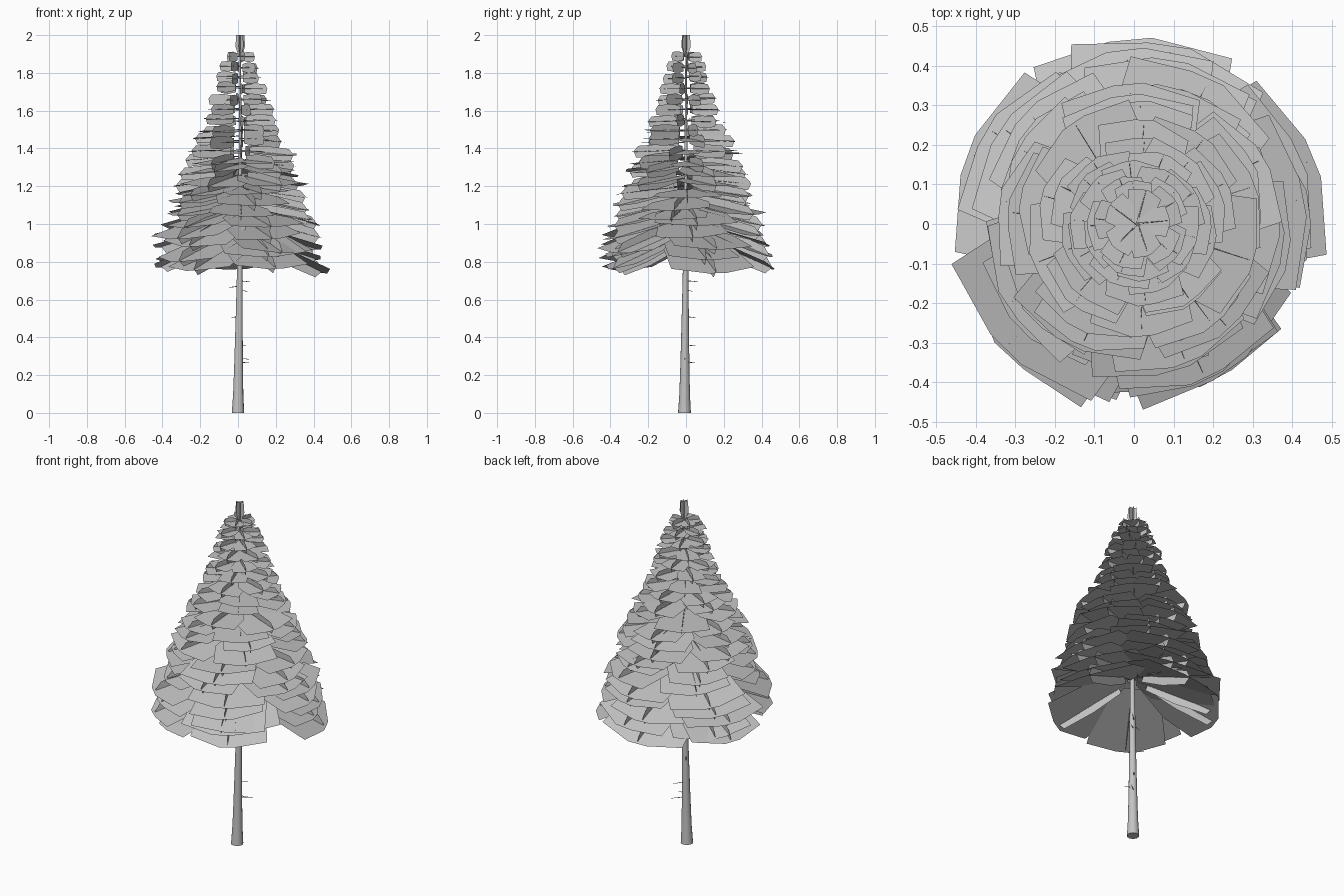
import bpy, bmesh, math, random
from mathutils import Vector, Matrix

random.seed(5)
cube = bpy.data.objects.get("Cube")
if cube:
    bpy.data.objects.remove(cube, do_unlink=True)

gray = bpy.data.materials.new("plain gray")
gray.use_nodes = True
tone = (0.55, 0.55, 0.55, 1)
gray.diffuse_color = tone
gray.node_tree.nodes["Principled BSDF"].inputs["Base Color"].default_value = tone


def finish(bm, name):
    mesh = bpy.data.meshes.new(name)
    bm.to_mesh(mesh)
    bm.free()
    mesh.materials.append(gray)
    obj = bpy.data.objects.new(name, mesh)
    bpy.context.collection.objects.link(obj)


def tube(bm, path, sides):
    """Tapered tube through (point, radius) pairs along one rough direction."""
    axis = (path[-1][0] - path[0][0]).normalized()
    turn = axis.to_track_quat('Z', 'Y')
    rings = []
    for centre, radius in path:
        ring = []
        for i in range(sides):
            a = math.tau * i / sides
            ring.append(bm.verts.new(centre + turn @ Vector((radius * math.cos(a), radius * math.sin(a), 0))))
        rings.append(ring)
    for low, high in zip(rings, rings[1:]):
        for i in range(sides):
            j = (i + 1) % sides
            bm.faces.new((low[i], low[j], high[j], high[i])).smooth = True
    bm.faces.new(rings[0][::-1])
    bm.faces.new(rings[-1])


def card(bm, points, frame):
    bm.faces.new([bm.verts.new(frame @ Vector(p)) for p in points])


def interpolate(table, z):
    for (z0, v0), (z1, v1) in zip(table, table[1:]):
        if z <= z1:
            return v0 + (v1 - v0) * max(0, z - z0) / (z1 - z0)
    return table[-1][1]


# Trunk
bm = bmesh.new()
profile = [(0, 0.034), (0.1, 0.028), (0.25, 0.024), (0.5, 0.019), (0.75, 0.015), (1.3, 0.009), (1.92, 0.003)]
tube(bm, [(Vector((0.012 * min(z, 1), -0.008 * (1 - min(z, 1)), z)), r) for z, r in profile], 10)
finish(bm, "trunk")

# Dead twigs on the bare trunk
bm = bmesh.new()
for z, degrees, reach in [(0.27, 40, 0.08), (0.29, -10, 0.06), (0.36, 50, 0.07), (0.51, 125, 0.06),
                          (0.65, 35, 0.06), (0.67, 190, 0.05), (0.7, 45, 0.09)]:
    a = math.radians(degrees)
    out = Vector((math.cos(a), math.sin(a), 0))
    start = Vector((0, 0, z))
    tube(bm, [(start, 0.003), (start + out * reach + Vector((0, 0, -0.006)), 0.001)], 4)
finish(bm, "twigs")

# Whorls of crossed foliage cards: a broad lying card and a narrow upright one
reach_at = [(0.72, 0.47), (0.9, 0.46), (1.0, 0.42), (1.2, 0.36), (1.34, 0.32), (1.43, 0.27),
            (1.52, 0.22), (1.6, 0.19), (1.74, 0.145), (1.85, 0.11), (1.9, 0.08)]
droop_at = [(0.7, 24), (0.85, 19), (1.0, 13), (1.2, 8), (1.5, 1), (1.9, 0)]
fronds, uprights, sticks = bmesh.new(), bmesh.new(), bmesh.new()
tiers = 21
for tier in range(tiers):
    tip_z = 0.75 + 1.14 * tier / (tiers - 1)
    lower = tip_z < 1.45
    wobble = 6 if tier < 4 else 36
    phase = 85 + random.uniform(-wobble, wobble)
    for k in range(5):
        z = tip_z + random.uniform(-0.02, 0.02) * (1 if lower else 0.4)
        reach = interpolate(reach_at, z) * random.uniform(0.93, 1.02)
        droop = math.radians(interpolate(droop_at, z) + random.uniform(-3, 3) * lower)
        length = reach / math.cos(droop)
        wide = length * random.uniform(0.85, 1.02)
        azimuth = math.radians(phase + 72 * k + random.uniform(-6, 6))
        root_z = z + reach * math.tan(droop)
        frame = (Matrix.Translation((0.008, 0, root_z)) @ Matrix.Rotation(azimuth, 4, 'Z')
                 @ Matrix.Rotation(droop, 4, 'Y') @ Matrix.Rotation(random.uniform(-0.06, 0.06), 4, 'X'))
        skew = random.uniform(-0.05, 0.05)
        outline = [(0.05, -0.1), (0.42, -0.42), (0.87 + skew, -0.5), (1, -0.1),
                   (0.99, 0.12), (0.87 - skew, 0.5), (0.42, 0.42), (0.05, 0.1)]
        card(fronds, [(u * length, v * wide, 0) for u, v in outline], frame)
        h = 0.024 + 0.05 * length
        card(uprights, [(0.18 * length, 0, -0.7 * h), (0.55 * length, 0, -h), (0.93 * length, 0, -0.8 * h),
                        (0.97 * length, 0, 0.1 * h), (0.88 * length, 0, 0.8 * h), (0.5 * length, 0, 0.9 * h),
                        (0.18 * length, 0, 0.6 * h)], frame)
        tube(sticks, [(frame.translation, 0.003), (frame @ Vector((0.8 * length, 0, 0)), 0.001)], 3)
finish(fronds, "foliage_fronds")
finish(uprights, "foliage_upright_cards")
finish(sticks, "branches")

# Leading shoot of crossed cards at the very top
bm = bmesh.new()
for k in range(3):
    frame = Matrix.Translation((0.012, 0, 0)) @ Matrix.Rotation(math.pi * k / 3 + 0.2, 4, 'Z')
    card(bm, [(-0.01, 0, 1.89), (0.01, 0, 1.89), (0.026, 0, 1.94), (0.022, 0, 2.0),
              (-0.022, 0, 2.0), (-0.026, 0, 1.94)], frame)
finish(bm, "top_shoot")
